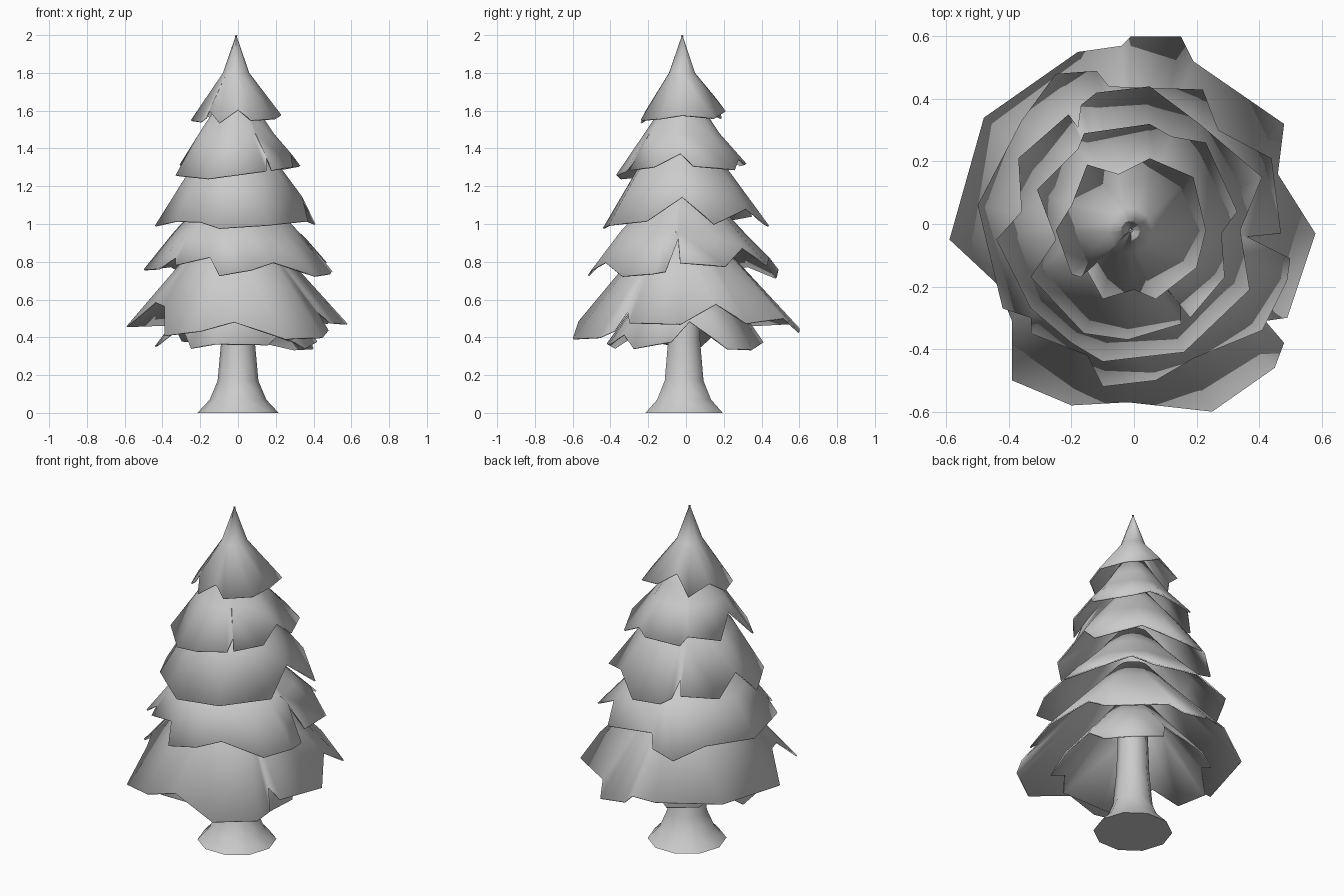
import bpy, math

CX, CY = -0.01, -0.02   # tip of the tree sits slightly off centre


def make_object(name, verts, faces, angle):
    me = bpy.data.meshes.new(name)
    me.from_pydata(verts, [], faces)
    ob = bpy.data.objects.new(name, me)
    bpy.context.collection.objects.link(ob)
    bpy.ops.object.select_all(action='DESELECT')
    ob.select_set(True)
    bpy.context.view_layer.objects.active = ob
    bpy.ops.object.shade_smooth_by_angle(angle=math.radians(angle))
    return ob


def bridge(rings, n):
    return [(a * n + i, (a + 1) * n + i, (a + 1) * n + (i + 1) % n, a * n + (i + 1) % n)
            for a in range(rings - 1) for i in range(n)]


def tier(name, profile, hem):
    """Cone shell: rings follow the (radius, z) profile, the ragged hem lies on its last slope."""
    hem = sorted(hem, key=lambda p: math.atan2(p[1], p[0]))
    n = len(hem)
    verts = []
    for r, z in profile[:-1]:
        for x, y in hem:
            d = math.hypot(x, y)
            verts.append((CX + x / d * r, CY + y / d * r, z))
    (r0, z0), (r1, z1) = profile[-2:]
    for x, y in hem:
        verts.append((x, y, z0 + (z1 - z0) * (math.hypot(x, y) - r0) / (r1 - r0)))
    ob = make_object(name, verts, bridge(len(profile), n), 35)
    sol = ob.modifiers.new("thickness", 'SOLIDIFY')
    sol.thickness = 0.008
    sol.offset = -1


# Trunk with flared foot
N = 10
trunk = [(0.215, 0), (0.15, 0.07), (0.108, 0.17), (0.09, 0.37), (0.07, 0.95)]
tv = [(r * math.cos(i * math.tau / N), -0.01 + r * math.sin(i * math.tau / N), z)
      for r, z in trunk for i in range(N)]
tf = [f[::-1] for f in bridge(len(trunk), N)]
make_object("trunk", tv, tf + [tuple(reversed(range(N)))], 50)

# Foliage tiers, top to bottom: slope profile and ragged hem outline
tier("foliage_top", [(0.001, 2.0), (0.07, 1.8), (0.25, 1.55)],
     [(-.15, .19), (-.05, .16), (.05, .21), (.19, .15), (.23, -.02), (.20, -.14), (.07, -.24),
      (0, -.21), (-.10, -.24), (-.17, -.17), (-.15, -.15), (-.20, -.16), (-.25, -.02), (-.20, .06)])

tier("foliage_second", [(.05, 1.72), (.14, 1.57), (.20, 1.48), (.37, 1.26)],
     [(-.31, .11), (-.18, .24), (-.16, .29), (.05, .32), (.12, .28), (.23, .26), (.33, .04),
      (.28, -.03), (.29, -.17), (.18, -.30), (.15, -.26), (.15, -.32), (-.02, -.37),
      (-.16, -.35), (-.33, -.17), (-.25, -.05)])

tier("foliage_third", [(.06, 1.52), (.13, 1.43), (.25, 1.28), (.45, .98)],
     [(-.37, .21), (-.21, .35), (-.18, .31), (-.17, .38), (-.12, .42), (.05, .44), (.21, .32),
      (.41, .15), (.34, -.02), (.37, -.21), (.16, -.41), (-.10, -.44), (-.20, -.38),
      (-.33, -.27), (-.44, -.05), (-.36, .04)])

tier("foliage_fourth", [(.08, 1.25), (.20, 1.10), (.33, .96), (.52, .74)],
     [(-.25, .48), (-.12, .49), (-.08, .44), (.22, .43), (.27, .30), (.44, .21), (.47, -.03),
      (.36, -.04), (.50, -.11), (.49, -.18), (.41, -.34), (.19, -.43), (.07, -.50), (-.10, -.52),
      (-.15, -.42), (-.33, -.35), (-.33, -.30), (-.42, -.27), (-.50, .06), (-.36, .33)])

tier("foliage_fifth", [(.09, 1.03), (.22, .88), (.60, .45)],
     [(-.39, -.50), (-.20, -.58), (-.02, -.57), (.25, -.60), (.45, -.46), (.48, -.38),
      (.42, -.31), (.49, -.30), (.58, -.03), (.46, .16), (.48, .32), (.19, .52), (.15, .60),
      (-.01, .60), (-.04, .57), (-.18, .55), (-.48, .34), (-.59, -.05), (-.44, -.19), (-.39, -.31)])

tier("foliage_inner", [(.09, .80), (.20, .66), (.45, .35)],
     [(.42, -.08), (.34, .02), (.40, .22), (.30, .35), (.13, .41), (.06, .33), (-.15, .40),
      (-.30, .30), (-.33, .18), (-.44, .08), (-.42, -.12), (-.30, -.20), (-.25, -.38),
      (-.12, -.42), (.16, -.41), (.22, -.33), (.36, -.28)])
